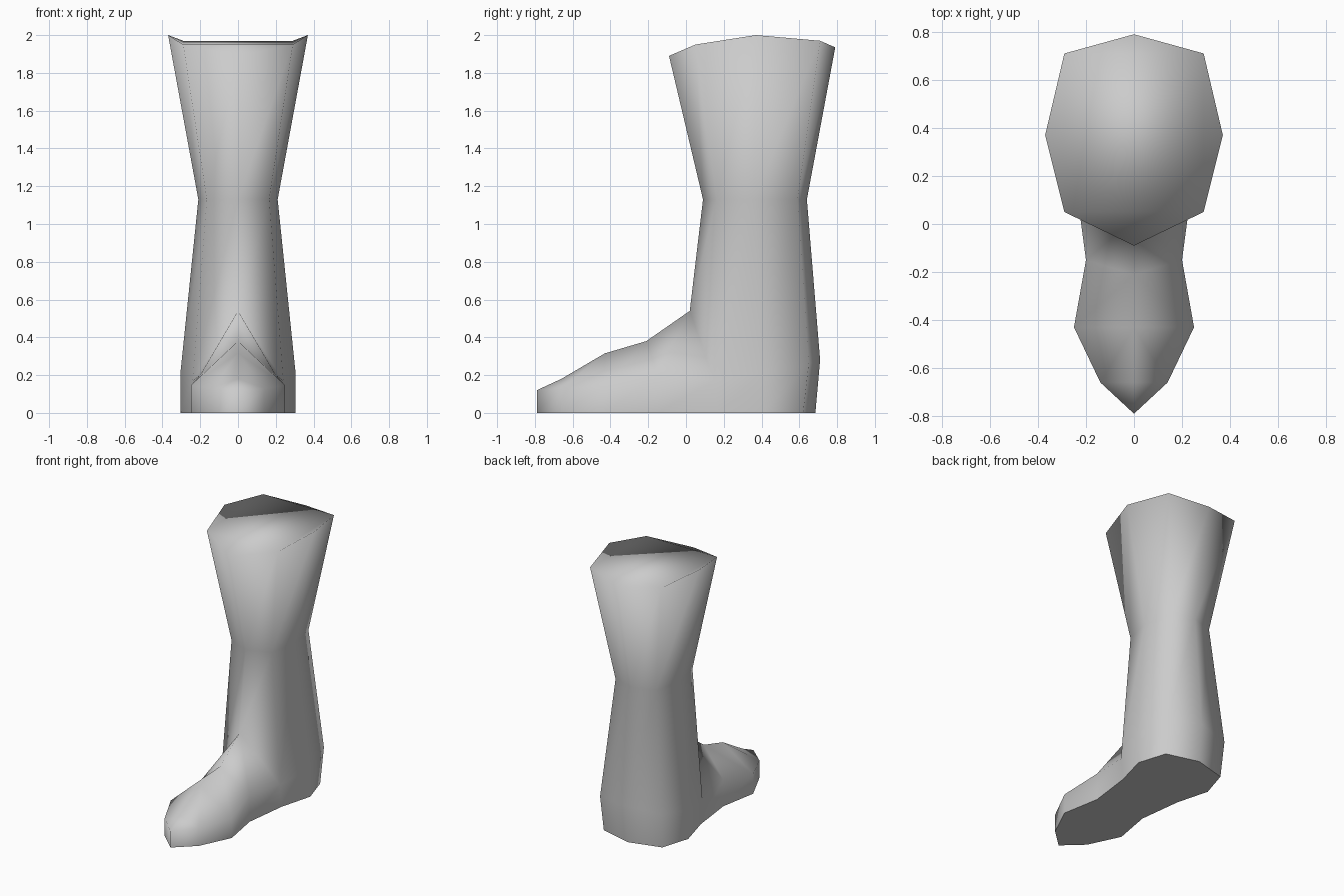
import bpy, bmesh

default = bpy.data.objects.get("Cube")
if default:
    bpy.data.objects.remove(default, do_unlink=True)

# One flat colour for the whole boot
grey = bpy.data.materials.new("light_grey")
grey.use_nodes = True
colour = (0.6, 0.6, 0.6, 1)
grey.diffuse_color = colour
grey.node_tree.nodes["Principled BSDF"].inputs["Base Color"].default_value = colour

bm = bmesh.new()


def ring(half):
    """Closed loop from a left-hand half outline, front centre to back centre."""
    mirrored = [(-x, y, z) for x, y, z in half[-2:0:-1]]
    return [bm.verts.new(p) for p in half + mirrored]


def bridge(low, high):
    """Quads between two loops of equal length."""
    n = len(low)
    for i in range(n):
        j = (i + 1) % n
        bm.faces.new((low[i], low[j], high[j], high[i]))


# Sole outline, and the welt line above it, toe to heel
sole = ring([(0, -.79, 0), (.14, -.66, 0), (.25, -.43, 0), (.2, -.15, 0),
             (.24, .17, 0), (.305, .41, 0), (.24, .62, 0), (0, .685, 0)])
welt = ring([(0, -.79, .12), (.14, -.66, .13), (.25, -.43, .145), (.2, -.15, .2),
             (.24, .15, .17), (.305, .40, .21), (.25, .65, .26), (0, .71, .28)])
bridge(sole, welt)
sole_face = bm.faces.new(sole[::-1])

# Instep ridge from toe cap to the front of the ankle
ridge = [bm.verts.new((0, y, z)) for y, z in
         [(-.66, .18), (-.43, .315), (-.21, .38), (.02, .54)]]
for side in (welt[1:5], [welt[-i] for i in range(1, 5)]):
    bm.faces.new((welt[0], side[0], ridge[0]))
    for i in range(2):
        bm.faces.new((side[i], side[i + 1], ridge[i + 1], ridge[i]))
    bm.faces.new((side[2], ridge[3], ridge[2]))
    bm.faces.new((side[2], side[3], ridge[3]))

# Shaft: ankle, narrow waist and flared, dipped top
ankle = [ridge[3]] + welt[4:11]
waist = ring([(0, .09, 1.13), (.165, .16, 1.13), (.21, .36, 1.13),
              (.165, .59, 1.13), (0, .64, 1.13)])
rim = ring([(0, -.09, 1.89), (.29, .05, 1.95), (.37, .37, 2),
            (.29, .71, 1.97), (0, .79, 1.935)])
bridge(ankle, waist)
bridge(waist, rim)
bm.faces.new(rim)

# Smooth all over, with a crisp sole edge
bmesh.ops.recalc_face_normals(bm, faces=bm.faces)
for face in bm.faces:
    face.smooth = True
for edge in sole_face.edges:
    edge.smooth = False

mesh = bpy.data.meshes.new("boot")
bm.to_mesh(mesh)
bm.free()
mesh.materials.append(grey)
boot = bpy.data.objects.new("boot", mesh)
bpy.context.collection.objects.link(boot)
